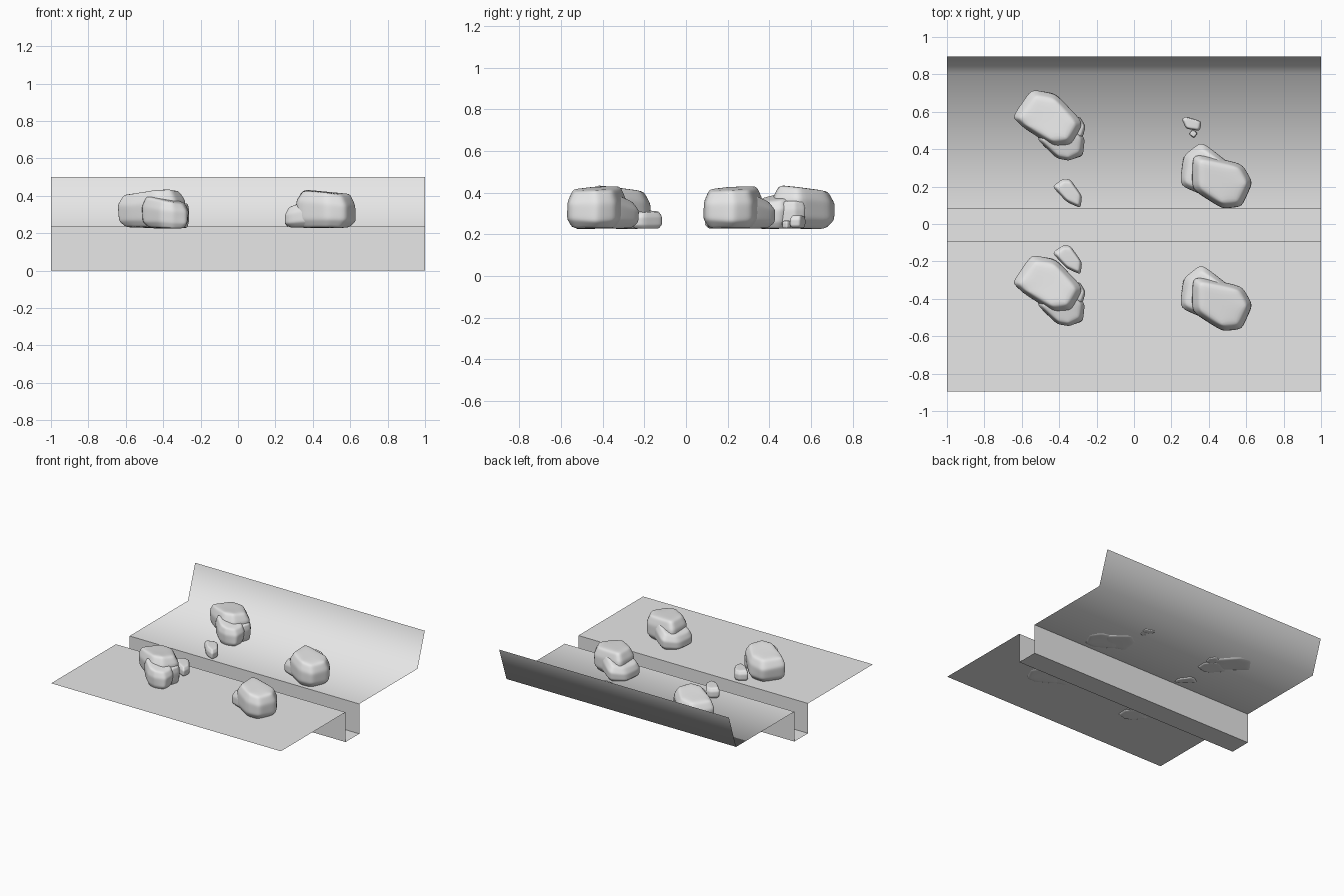
import bpy, bmesh, math
from mathutils import Vector, noise

cube = bpy.data.objects.get("Cube")
if cube:
    bpy.data.objects.remove(cube)

stone = bpy.data.materials.new("light_grey")
stone.use_nodes = True
GREY = (0.8, 0.8, 0.8, 1)
stone.diffuse_color = GREY
stone.node_tree.nodes["Principled BSDF"].inputs["Base Color"].default_value = GREY

FLOOR = 0.235


def add_object(name, bm):
    mesh = bpy.data.meshes.new(name)
    bm.to_mesh(mesh)
    bm.free()
    mesh.materials.append(stone)
    obj = bpy.data.objects.new(name, mesh)
    bpy.context.collection.objects.link(obj)
    return obj


def sheet(name, profile, smooth):
    """Thin sheet: a (y, z) profile swept along x."""
    bm = bmesh.new()
    rows = [[bm.verts.new((x, y, z)) for x in (-1, 1)] for y, z in profile]
    for a, b in zip(rows, rows[1:]):
        bm.faces.new((a[0], a[1], b[1], b[0])).smooth = smooth
    return add_object(name, bm)


def rock(name, outline, top, tilt=(0, 0), shifts=(0,), bottom=0.228, rough=0.012):
    """Rounded stone lofted from a top-view outline, copied along y."""
    pts = [Vector(p) for p in outline]
    mid = sum(pts, Vector((0, 0))) / len(pts)
    height = top - bottom
    bm = bmesh.new()
    rings = []
    for level, size in ((0, 0.8), (0.22, 1.04), (0.68, 1.06), (1, 0.84)):
        ring = []
        for p in pts:
            d = (p - mid) * size
            z = bottom + height * level + level * d.dot(Vector(tilt))
            ring.append(bm.verts.new((mid.x + d.x, mid.y + d.y, z)))
        rings.append(ring)
    count = len(pts)
    for a, b in zip(rings, rings[1:]):
        for i in range(count):
            j = (i + 1) % count
            bm.faces.new((a[i], a[j], b[j], b[i]))
    bm.faces.new(rings[0][::-1])
    bm.faces.new(rings[-1])
    # Crease the stone's edges a little so its planes stay readable
    crease = bm.edges.layers.float.new("crease_edge")
    for e in bm.edges:
        e[crease] = 0.4
    bmesh.ops.recalc_face_normals(bm, faces=bm.faces)
    # Irregular corners
    for v in bm.verts:
        v.co += noise.noise_vector(v.co * 9) * rough
    for f in bm.faces:
        f.smooth = True
    first = add_object(name, bm)
    for n, dy in enumerate(shifts):
        obj = first
        if n:
            obj = bpy.data.objects.new(f"{name}_{n + 1}", first.data)
            bpy.context.collection.objects.link(obj)
        obj.location.y = dy
        sub = obj.modifiers.new("rounding", 'SUBSURF')
        sub.levels = sub.render_levels = 3


# Ground: front slab, sunken channel, and back slab turning up into a wall
sheet("front_ground", [(-0.895, FLOOR), (-0.09, FLOOR)], False)
sheet("channel", [(-0.09, FLOOR), (-0.09, 0), (0.08, 0), (0.08, FLOOR)], False)
sheet("back_ground_and_wall", [(0.08, FLOOR), (0.805, FLOOR), (0.895, 0.5)], True)

# Left-of-view boulder pair: a tall main stone and a lower shoulder
LEFT = (0, -0.885)
rock("right_boulder", [(-0.64, 0.57), (-0.59, 0.52), (-0.43, 0.42), (-0.34, 0.43),
                       (-0.28, 0.54), (-0.42, 0.69), (-0.54, 0.71)],
     0.42, (0.08, -0.08), LEFT)
rock("right_boulder_shoulder", [(-0.52, 0.46), (-0.41, 0.35), (-0.35, 0.34), (-0.28, 0.37),
                                (-0.27, 0.46), (-0.36, 0.55)],
     0.375, (-0.15, 0.1), LEFT)
rock("right_boulder_knob", [(-0.34, 0.46), (-0.28, 0.46), (-0.26, 0.52), (-0.29, 0.57),
                            (-0.36, 0.55)], 0.36, (-0.1, 0), LEFT, rough=0.006)

# Opposite boulder pair: squarish main stone with a low slab behind
RIGHT = (0, -0.655)
rock("left_boulder", [(0.32, 0.19), (0.47, 0.09), (0.57, 0.10), (0.63, 0.22),
                      (0.57, 0.32), (0.32, 0.37)],
     0.42, (-0.1, 0.02), RIGHT)
rock("left_boulder_slab", [(0.25, 0.21), (0.45, 0.13), (0.54, 0.30), (0.36, 0.43),
                           (0.27, 0.36)],
     0.37, (0.3, -0.05), RIGHT)

# Small stones
rock("small_stone", [(-0.43, 0.20), (-0.36, 0.12), (-0.29, 0.09), (-0.28, 0.15),
                     (-0.34, 0.235), (-0.38, 0.235)],
     0.31, (-0.1, 0), (0, -0.355), rough=0.006)
rock("pebble", [(0.26, 0.56), (0.28, 0.51), (0.35, 0.50), (0.36, 0.55), (0.28, 0.575)],
     0.29, rough=0.005)
rock("tiny_pebble", [(0.295, 0.48), (0.32, 0.46), (0.34, 0.485), (0.315, 0.505)],
     0.265, rough=0.002)
